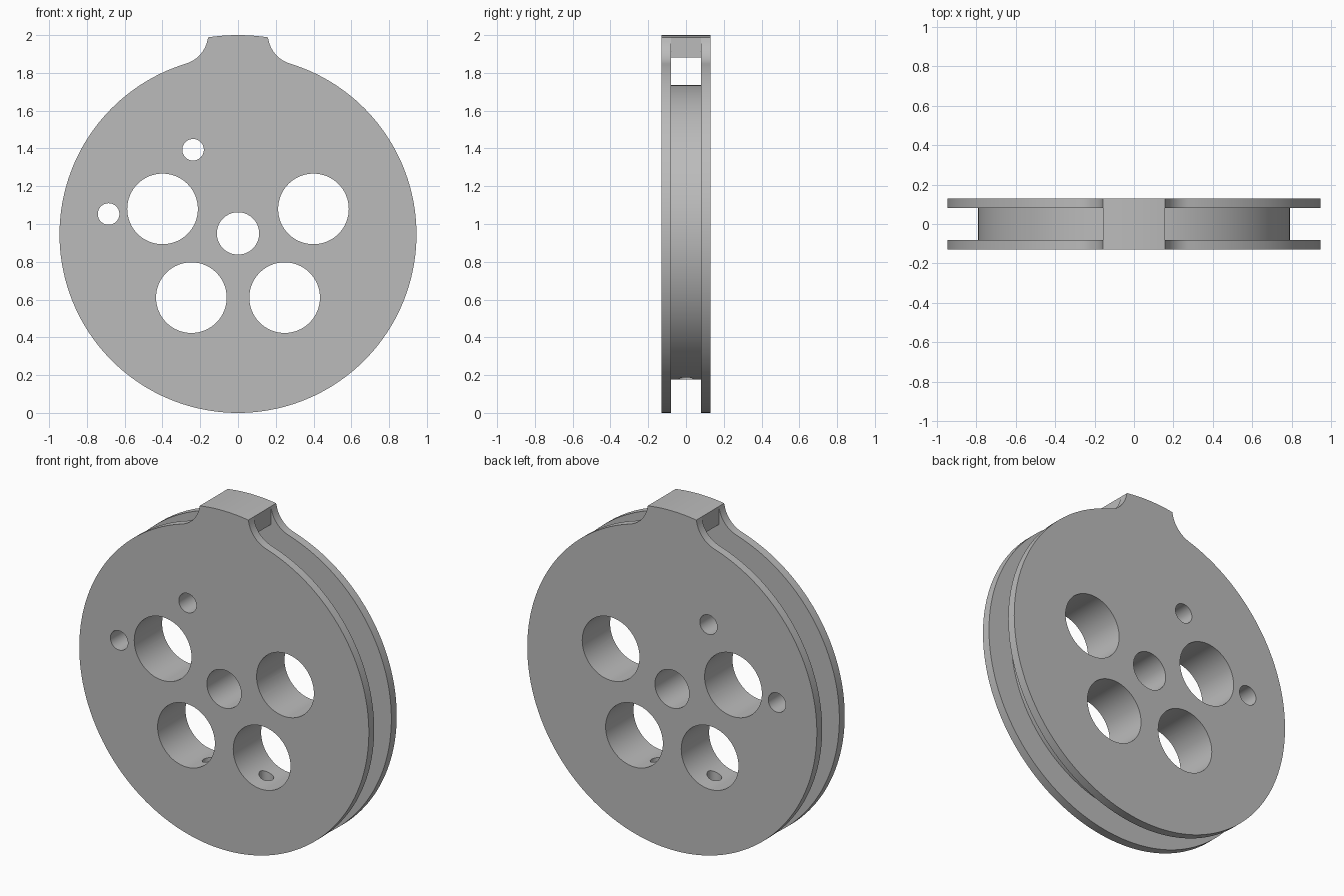
import bpy, bmesh, math
from math import sin, cos, radians, atan2, pi

cube = bpy.data.objects.get("Cube")
if cube:
    bpy.data.objects.remove(cube, do_unlink=True)

CZ = 0.945            # height of the wheel axis
RIM, HUB, TAB = 0.945, 0.79, 1.055
HALF, GROOVE = 0.13, 0.08

grey = bpy.data.materials.new("plain_grey")
grey.use_nodes = True
colour = (0.5, 0.5, 0.5, 1)
grey.diffuse_color = colour
grey.node_tree.nodes["Principled BSDF"].inputs["Base Color"].default_value = colour


def arc(cx, cz, r, a0, a1, n):
    """Points on an arc in the XZ plane, angles in radians."""
    steps = [a0 + (a1 - a0) * i / n for i in range(n + 1)]
    return [(cx + r * cos(a), cz + r * sin(a)) for a in steps]


def extrude(name, outline, y0, y1):
    """Solid made from an XZ outline pushed along Y."""
    bm = bmesh.new()
    face = bm.faces.new([bm.verts.new((x, y0, z)) for x, z in outline])
    top = bmesh.ops.extrude_face_region(bm, geom=[face])["geom"]
    moved = [v for v in top if isinstance(v, bmesh.types.BMVert)]
    bmesh.ops.translate(bm, verts=moved, vec=(0, y1 - y0, 0))
    bmesh.ops.recalc_face_normals(bm, faces=bm.faces)
    mesh = bpy.data.meshes.new(name)
    bm.to_mesh(mesh)
    bm.free()
    obj = bpy.data.objects.new(name, mesh)
    bpy.context.collection.objects.link(obj)
    mesh.materials.append(grey)
    return obj


def combine(target, tool, operation):
    """Apply a boolean and remove the tool."""
    tool.hide_render = True
    mod = target.modifiers.new(tool.name, "BOOLEAN")
    mod.operation, mod.solver, mod.object = operation, "EXACT", tool
    bpy.context.view_layer.objects.active = target
    bpy.ops.object.modifier_apply(modifier=mod.name)
    bpy.data.objects.remove(tool, do_unlink=True)


# Flange outline: round rim, concave fillets and a raised tab
fx, fz, fr = 0.323, 2.007, 0.165
tab_x = 0.158
join = atan2(fz - CZ, fx)
tip = math.acos(tab_x / TAB)
tip_z = CZ + TAB * sin(tip)
f_start = atan2(tip_z - fz, tab_x - fx) % (2 * pi)
fillet = arc(fx, fz, fr, f_start, join + pi, 14)
top_arc = arc(0, CZ, TAB, pi - tip, tip, 12)
rim = arc(0, CZ, RIM, join, -pi - join, 160)
mirrored = [(-x, z) for x, z in reversed(fillet)]
outline = top_arc + fillet[1:-1] + rim + mirrored[1:-1]

wheel = extrude("grooved_wheel", outline, -HALF, -GROOVE)
back = extrude("back_flange", outline, GROOVE, HALF)

# Hub between the flanges, flattened at the bottom
ring = arc(0, CZ, HUB, 0, 2 * pi, 160)[:-1]
hub = extrude("hub", [(x, max(z, 0.178)) for x, z in ring], -0.1, 0.1)

# Bridge closing the groove under the tab top
low = math.acos(tab_x / 0.95)
bridge = extrude("tab_bridge", top_arc + arc(0, CZ, 0.95, low, pi - low, 12), -0.1, 0.1)

for part in (hub, back, bridge):
    combine(wheel, part, "UNION")

# Axle hole, four large holes and two small holes
holes = [(0, 0.95, 0.112), (-0.238, 1.393, 0.057), (-0.685, 1.053, 0.057)]
for angle in (18, 162, 234, 306):
    a = radians(angle)
    holes.append((0.42 * cos(a), 0.95 + 0.42 * sin(a), 0.187))
for x, z, r in holes:
    combine(wheel, extrude("hole_cutter", arc(x, z, r, 0, 2 * pi, 64)[:-1], -0.3, 0.3), "DIFFERENCE")

# Cord holes from the lower large holes down to the groove
for side in (-1, 1):
    bpy.ops.mesh.primitive_cylinder_add(vertices=32, radius=0.04, depth=0.4,
                                        location=(side * 0.185, 0, 0.33))
    cutter = bpy.context.object
    cutter.name = "cord_hole_cutter"
    cutter.data.materials.append(grey)
    combine(wheel, cutter, "DIFFERENCE")

bpy.ops.object.select_all(action="DESELECT")
wheel.select_set(True)
bpy.context.view_layer.objects.active = wheel
bpy.ops.object.shade_smooth_by_angle(angle=radians(30))
